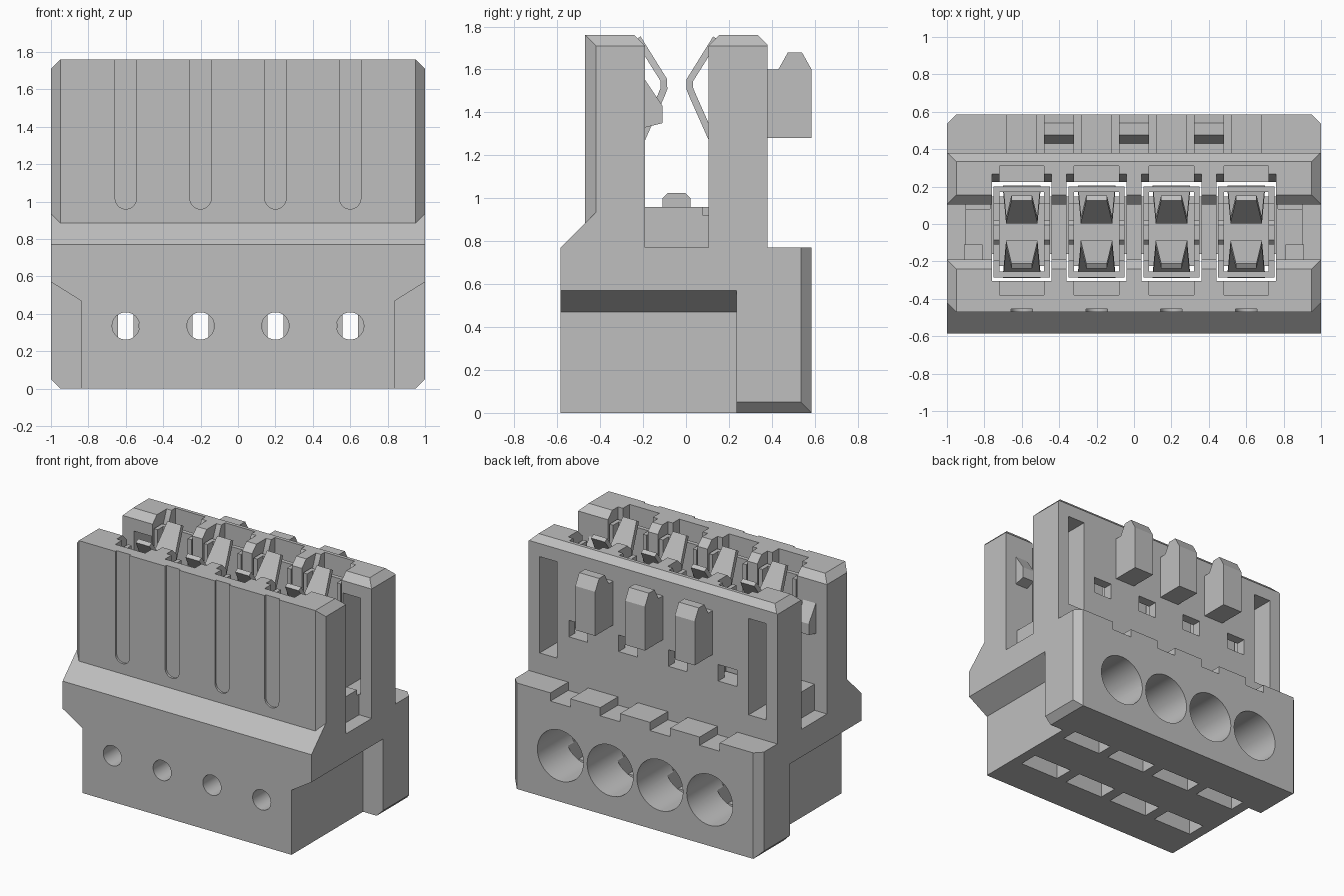
import bpy, bmesh, math
from mathutils import Vector

cube = bpy.data.objects.get("Cube")
if cube:
    bpy.data.objects.remove(cube, do_unlink=True)

grey = bpy.data.materials.new("plain_grey")
grey.use_nodes = True
colour = (0.52, 0.52, 0.52, 1)
grey.diffuse_color = colour
grey.node_tree.nodes["Principled BSDF"].inputs["Base Color"].default_value = colour


def finish(name, bm):
    bmesh.ops.recalc_face_normals(bm, faces=bm.faces)
    mesh = bpy.data.meshes.new(name)
    bm.to_mesh(mesh)
    bm.free()
    mesh.materials.append(grey)
    ob = bpy.data.objects.new(name, mesh)
    bpy.context.collection.objects.link(ob)
    return ob


def prism(name, points, axis, lo, hi):
    """Extrude a 2D outline along one axis."""
    place = {"x": lambda a, b, t: (t, a, b),
             "y": lambda a, b, t: (a, t, b),
             "z": lambda a, b, t: (a, b, t)}[axis]
    bm = bmesh.new()
    face = bm.faces.new([bm.verts.new(place(a, b, lo)) for a, b in points])
    new = bmesh.ops.extrude_face_region(bm, geom=[face])["geom"]
    shift = Vector(place(0, 0, hi - lo))
    bmesh.ops.translate(bm, vec=shift, verts=[v for v in new if isinstance(v, bmesh.types.BMVert)])
    return finish(name, bm)


def box(name, x0, x1, y0, y1, z0, z1):
    return prism(name, [(x0, y0), (x1, y0), (x1, y1), (x0, y1)], "z", z0, z1)


def arc(cx, cz, r, start, end, n):
    return [(cx + r * math.cos(start + (end - start) * i / n),
             cz + r * math.sin(start + (end - start) * i / n)) for i in range(n + 1)]


def rod(name, cx, cz, r, y0, y1):
    return prism(name, arc(cx, cz, r, 0, math.tau, 40)[:-1], "y", y0, y1)


def apply_modifiers(ob):
    bpy.context.view_layer.objects.active = ob
    for mod in list(ob.modifiers):
        bpy.ops.object.modifier_apply(modifier=mod.name)


def combine(ob, other, operation="DIFFERENCE"):
    mod = ob.modifiers.new("combine", "BOOLEAN")
    mod.operation = operation
    mod.solver = "EXACT"
    mod.object = other
    apply_modifiers(ob)
    bpy.data.objects.remove(other, do_unlink=True)


def strip(name, cx, path, thick):
    """Bent sheet strip; path holds (y, z, half width)."""
    bm = bmesh.new()
    rows = [[bm.verts.new((cx + s * w, y, z)) for s in (-1, 1)] for y, z, w in path]
    for a, b in zip(rows, rows[1:]):
        bm.faces.new((a[0], a[1], b[1], b[0]))
    ob = finish(name, bm)
    mod = ob.modifiers.new("sheet", "SOLIDIFY")
    mod.thickness = thick
    mod.offset = 0
    apply_modifiers(ob)


centres = [-0.6, -0.2, 0.2, 0.6]

# Housing: base with two upright walls
outline = [(-.585, 0), (.585, 0), (.585, .77), (.38, .77), (.38, 1.715), (.335, 1.76),
           (.155, 1.76), (.105, 1.71), (.105, .77), (-.19, .77), (-.19, 1.71),
           (-.24, 1.76), (-.47, 1.76), (-.47, .885), (-.585, .77)]
body = prism("housing", outline, "x", -1, 1)
combine(body, box("channel_block", -.9, .9, -.2, .115, .7, .96), "UNION")

# End cuts: lower side recess, corner chamfers and wall slot, on both sides
for s in (-1, 1):
    def side(points):
        return [(s * a, b) for a, b in points]
    combine(body, prism("cut", side([(.84, -.1), (1.1, -.1), (1.1, .6325), (.84, .47)]), "y", -.7, .235))
    combine(body, prism("cut", side([(.93, -.02), (1.02, -.02), (1.02, .07)]), "y", .2, .7))
    combine(body, prism("cut", side([(.93, 1.78), (1.02, 1.78), (1.02, 1.69)]), "y", -.7, .7))
    combine(body, prism("cut", side([(.93, .605), (1.02, .605), (1.02, .515)]), "z", -.1, .8))
    corner = prism("cut", side([(1.02, -.40), (.94, -.48), (1.02, -.48)]), "z", .8, 1.9)
    for v in corner.data.vertices:
        if v.co.z < 1:
            v.co.z = v.co.y + 1.355
    combine(body, corner)
    x0, x1 = sorted((s * .77, s * .91))
    combine(body, box("cut", x0, x1, .08, .5, .92, 1.62))

# Pole cuts: pocket, grooves, wire hole, screwdriver hole
for c in centres:
    l, r = c - .16, c + .16
    combine(body, box("cut", l, r, -.305, .225, .1, 1.9))
    combine(body, box("cut", l, r, -.305, -.16, -.1, .3))
    combine(body, box("cut", l, r, .147, .27, -.1, .3))
    combine(body, prism("cut", [(.2, 1.6), (.275, 1.78), (.2, 1.78)], "x", l, r))
    combine(body, box("cut", c - .12, c + .12, -.38, .31, 1.1, 1.9))
    combine(body, box("cut", c - .075, c + .075, .28, .45, 1.1, 1.22))
    combine(body, box("cut", c - .08, c + .08, .38, .7, .71, .85))
    combine(body, rod("cut", c, .335, .185, .2, .7))
    combine(body, rod("cut", c, .335, .073, -.7, -.25))
    groove = arc(c, 1.017, .057, math.pi, math.tau, 14) + [(c + .057, 1.9), (c - .057, 1.9)]
    combine(body, prism("cut", groove, "y", -.6, -.455))

# Latch wedges inside the front wall
wedge = [(-.2, 1.565), (-.19, 1.55), (-.11, 1.43), (-.11, 1.35), (-.19, 1.33), (-.2, 1.33)]
for s, name in ((1, "left"), (-1, "right")):
    x0, x1 = sorted((s * .81, s * .91))
    prism("latch_wedge_" + name, wedge, "x", x0, x1)

# Coding tabs on the back wall
tab = [(.37, 1.28), (.585, 1.28), (.585, 1.6), (.54, 1.68), (.475, 1.68), (.43, 1.6), (.37, 1.6)]
for i, c in enumerate((-.4, 0, .4)):
    prism(f"coding_tab_{i + 1}", tab, "x", c - .08, c + .08)

# Sheet metal contacts
spring = [(.19, 1.12, .1), (.03, 1.48, .085), (.018, 1.51, .085), (.018, 1.55, .085), (.14, 1.745, .055)]
for i, c in enumerate(centres, 1):
    strip(f"back_spring_{i}", c, spring, .032)
    strip(f"front_spring_{i}", c, [(-.085 - y, z, w) for y, z, w in spring], .032)
    box(f"contact_back_plate_{i}", c - .15, c + .15, .17, .2, .56, 1.68)
    box(f"contact_front_plate_{i}", c - .15, c + .15, -.285, -.255, .56, 1.68)
    box(f"contact_floor_{i}", c - .13, c + .13, -.225, .11, .86, .89)
    for s, name in ((-1, "right"), (1, "left")):
        x0, x1 = sorted((c + s * .12, c + s * .15))
        box(f"contact_back_flange_{name}_{i}", x0, x1, .107, .18, .56, 1.68)
        box(f"contact_front_flange_{name}_{i}", x0, x1, -.265, -.192, .56, 1.68)
        cheek = [(-.2, .56), (.115, .56), (.115, .94), (.02, .94), (.02, 1.0), (-.005, 1.025),
                 (-.085, 1.025), (-.11, 1.0), (-.11, .94), (-.2, .94)]
        prism(f"contact_cheek_{name}_{i}", cheek, "x", x0, x1)
        x0, x1 = sorted((c + s * .042, c + s * .07))
        box(f"clamp_plate_{name}_{i}", x0, x1, -.15, .14, .09, .6)

# Smooth hole walls, keep edges sharp
bpy.ops.object.select_all(action="DESELECT")
body.select_set(True)
bpy.context.view_layer.objects.active = body
bpy.ops.object.shade_smooth_by_angle(angle=math.radians(25))
